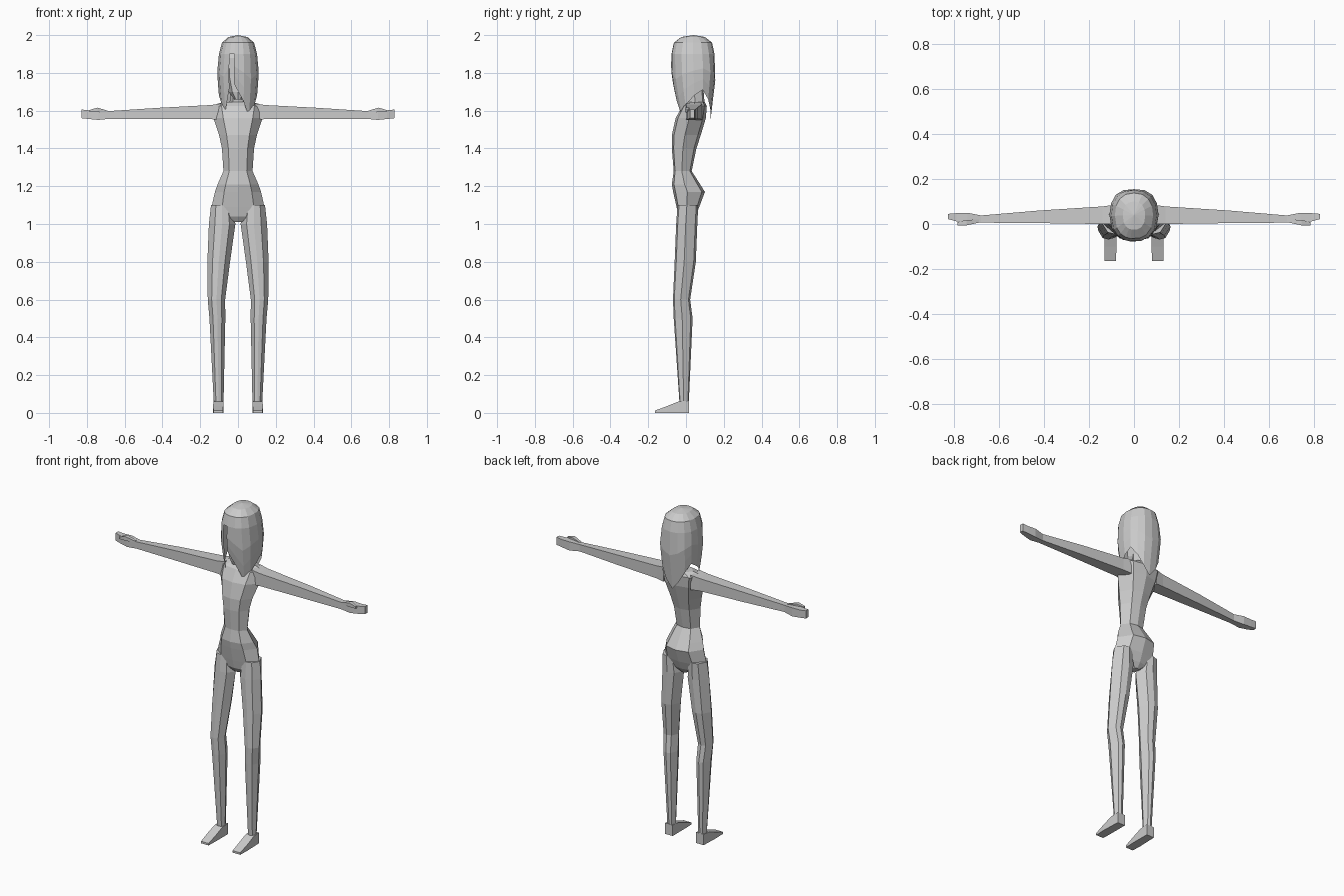
import bpy, bmesh, math

if "Cube" in bpy.data.objects:
    bpy.data.objects.remove(bpy.data.objects["Cube"])

grey = bpy.data.materials.new("light grey")
grey.diffuse_color = (0.6, 0.6, 0.6, 1)
grey.use_nodes = True
grey.node_tree.nodes["Principled BSDF"].inputs["Base Color"].default_value = grey.diffuse_color


def finish(name, bm, mirror=False):
    bmesh.ops.recalc_face_normals(bm, faces=bm.faces[:])
    me = bpy.data.meshes.new(name)
    bm.to_mesh(me)
    bm.free()
    me.materials.append(grey)
    ob = bpy.data.objects.new(name, me)
    bpy.context.collection.objects.link(ob)
    if mirror:
        ob.modifiers.new("mirror", 'MIRROR').use_axis[0] = True
    return ob


def loft(name, rings, mirror=False):
    """Skin a list of equal point rings and cap both ends."""
    bm = bmesh.new()
    loops = [[bm.verts.new(p) for p in r] for r in rings]
    n = len(loops[0])
    for a, b in zip(loops, loops[1:]):
        for i in range(n):
            j = (i + 1) % n
            bm.faces.new((a[i], a[j], b[j], b[i]))
    bm.faces.new(loops[0])
    bm.faces.new(loops[-1])
    return finish(name, bm, mirror)


def body_ring(z, xc, w, yf, yb, flat=0.6):
    """Eight-sided horizontal section between front yf and back yb."""
    m, d = (yf + yb) / 2, (yb - yf) / 2
    shape = [(0, -1), (flat, -.85), (1, -.1), (flat, .8),
             (0, 1), (-flat, .8), (-1, -.1), (-flat, -.85)]
    return [(xc + w * u, m + d * v, z) for u, v in shape]


def box_ring(x, y0, y1, z0, z1):
    return [(x, y0, z0), (x, y1, z0), (x, y1, z1), (x, y0, z1)]


# Torso from crotch to shoulders
loft("torso", [body_ring(z, 0, w, f, b) for z, w, f, b in [
    (1.01, .025, -.02, .03), (1.04, .09, -.04, .05), (1.09, .14, -.05, .07),
    (1.17, .122, -.068, .10), (1.21, .108, -.075, .075), (1.28, .077, -.065, .03),
    (1.40, .085, -.075, .055), (1.47, .10, -.075, .078), (1.56, .13, -.055, .105),
    (1.625, .145, -.02, .11), (1.645, .08, .005, .10)]])

# Neck and head
loft("neck", [body_ring(1.62, 0, .045, .01, .10), body_ring(1.74, 0, .04, 0, .09)])
loft("head", [body_ring(z, 0, w, f, b) for z, w, f, b in [
    (1.66, .02, -.045, .03), (1.70, .05, -.052, .08), (1.78, .075, -.05, .12),
    (1.88, .08, -.052, .13), (1.95, .055, -.03, .10)]])

# Legs
loft("leg", [body_ring(*r, flat=.55) for r in [
    (1.10, .085, .058, -.045, .065), (1.0, .084, .070, -.052, .06),
    (.80, .102, .06, -.06, .052), (.60, .114, .046, -.069, .022),
    (.50, .109, .042, -.065, .035), (.06, .1025, .026, -.035, .015)]], True)

# Feet, heel to toe
loft("foot", [[(x0, y, 0), (x1, y, 0), (x1, y, h), (x0, y, h)] for y, x0, x1, h in [
    (.015, .078, .128, .065), (-.04, .078, .13, .06),
    (-.10, .078, .132, .036), (-.165, .08, .13, .012)]], True)

# Arms, hands and thumbs
loft("arm", [box_ring(*r) for r in [
    (.09, 0, .085, 1.55, 1.638), (.14, 0, .078, 1.555, 1.63),
    (.42, .004, .06, 1.556, 1.615), (.68, .006, .038, 1.557, 1.598)]], True)
loft("hand", [box_ring(*r) for r in [
    (.68, .006, .038, 1.557, 1.598), (.74, .005, .05, 1.551, 1.603),
    (.79, .012, .048, 1.556, 1.602), (.828, .022, .045, 1.56, 1.606)]], True)
loft("thumb", [box_ring(*r) for r in [
    (.69, .006, .02, 1.59, 1.60), (.745, -.006, .018, 1.592, 1.616),
    (.785, -.006, .008, 1.592, 1.604)]], True)

# Hair shell: columns of (angle from the front, lower edge height)
columns = [(-8, 1.74), (14, 1.65), (36, 1.565), (62, 1.63), (90, 1.68), (112, 1.71),
           (135, 1.66), (158, 1.60), (180, 1.55), (202, 1.60), (225, 1.66),
           (248, 1.71), (270, 1.68), (298, 1.64), (318, 1.60), (338, 1.72)]
# Envelope rows of (height, half width, front, back)
envelope = [(1.55, .09, -.03, .13), (1.62, .095, -.045, .138), (1.72, .105, -.066, .15),
            (1.80, .11, -.078, .16), (1.88, .106, -.082, .155),
            (1.96, .085, -.065, .138), (1.99, .05, -.025, .10)]


def hair_point(angle, z):
    for a, b in zip(envelope, envelope[1:]):
        if z <= b[0] + 1e-6:
            t = (z - a[0]) / (b[0] - a[0])
            w, f, k = [p + (q - p) * t for p, q in zip(a[1:], b[1:])]
            break
    s, c = math.sin(math.radians(angle)), math.cos(math.radians(angle))
    s, c = [math.copysign(abs(v) ** .85, v) for v in (s, c)]
    return (w * s, (f + k) / 2 - (k - f) / 2 * c, z)


bm = bmesh.new()
rows = []
for top in (1.99, 1.96, 1.90):
    rows.append([bm.verts.new(hair_point(a, top)) for a, _ in columns])
for t in (.4, .7, 1):
    rows.append([bm.verts.new(hair_point(a, 1.90 + (e - 1.90) * t)) for a, e in columns])
n = len(columns)
crown = bm.verts.new((0, .04, 2.0))
for i in range(n):
    j = (i + 1) % n
    bm.faces.new((crown, rows[0][i], rows[0][j]))
    for k, (a, b) in enumerate(zip(rows, rows[1:])):
        if j or k < 2:                      # leave the face opening
            bm.faces.new((a[i], b[i], b[j], a[j]))
finish("hair", bm)
